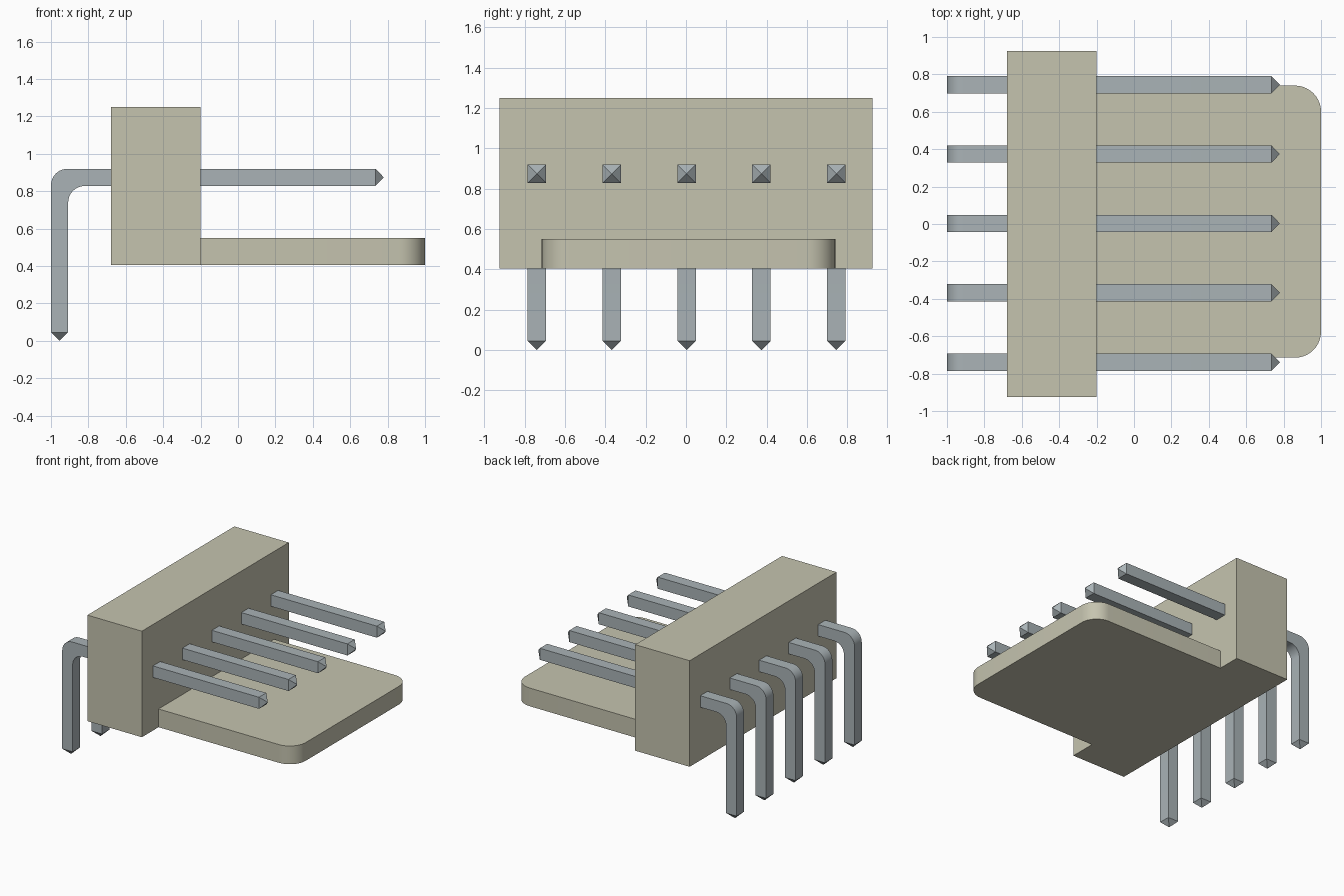
import bpy, bmesh, math

if "Cube" in bpy.data.objects:
    bpy.data.objects.remove(bpy.data.objects["Cube"], do_unlink=True)


def material(name, rgb):
    mat = bpy.data.materials.new(name)
    mat.use_nodes = True
    mat.diffuse_color = (*rgb, 1)
    mat.node_tree.nodes["Principled BSDF"].inputs["Base Color"].default_value = (*rgb, 1)
    return mat


ivory = material("ivory plastic", (0.56, 0.55, 0.43))
metal = material("grey metal", (0.40, 0.45, 0.47))


def finish(bm, name, mat):
    bmesh.ops.recalc_face_normals(bm, faces=bm.faces)
    mesh = bpy.data.meshes.new(name)
    bm.to_mesh(mesh)
    bm.free()
    mesh.materials.append(mat)
    obj = bpy.data.objects.new(name, mesh)
    bpy.context.collection.objects.link(obj)
    bpy.ops.object.select_all(action="DESELECT")
    obj.select_set(True)
    bpy.context.view_layer.objects.active = obj
    bpy.ops.object.shade_smooth_by_angle(angle=math.radians(30))
    return obj


def arc(cx, cy, r, start, end, steps=10):
    angles = [math.radians(start + (end - start) * i / steps) for i in range(steps + 1)]
    return [(cx + r * math.cos(a), cy + r * math.sin(a)) for a in angles]


def slab(name, outline, z0, z1, mat):
    # Extrude a plan outline upwards
    bm = bmesh.new()
    face = bm.faces.new([bm.verts.new((x, y, z0)) for x, y in outline])
    top = bmesh.ops.extrude_face_region(bm, geom=[face])["geom"]
    verts = [v for v in top if isinstance(v, bmesh.types.BMVert)]
    bmesh.ops.translate(bm, verts=verts, vec=(0, 0, z1 - z0))
    return finish(bm, name, mat)


# Upright housing block
slab("housing", [(-0.68, -0.925), (-0.2, -0.925), (-0.2, 0.925), (-0.68, 0.925)],
     0.405, 1.25, ivory)

# Flat tongue with rounded outer corners
r = 0.14
y0, y1 = -0.715, 0.74
slab("tongue", [(-0.2, y0)] + arc(1 - r, y0 + r, r, -90, 0)
     + arc(1 - r, y1 - r, r, 0, 90) + [(-0.2, y1)], 0.405, 0.55, ivory)


def bent_pin(name, y, width=0.092):
    # Square wire: leg, rounded bend, straight contact and pointed ends
    h = width / 2
    bend = 0.088
    low, high = 0.92 - width, 0.92
    inner_x = -1 + width
    outer = [(-1, 0.046)] + arc(-1 + bend, high - bend, bend, 180, 90) + [(0.735, high)]
    inner = ([(inner_x, 0.046)] + arc(inner_x + bend, low - bend, bend, 180, 90)
             + [(0.735, low)])
    bm = bmesh.new()
    rings = [[bm.verts.new(p) for p in ((ox, y - h, oz), (ox, y + h, oz),
                                        (ix, y + h, iz), (ix, y - h, iz))]
             for (ox, oz), (ix, iz) in zip(outer, inner)]
    for a, b in zip(rings, rings[1:]):
        for i in range(4):
            j = (i + 1) % 4
            bm.faces.new((a[i], a[j], b[j], b[i]))
    tips = ((rings[0], (-1 + h, y, 0)), (rings[-1], (0.78, y, high - h)))
    for ring, point in tips:
        apex = bm.verts.new(point)
        for i in range(4):
            bm.faces.new((ring[i], ring[(i + 1) % 4], apex))
    return finish(bm, name, metal)


# Row of five pins
for i in range(5):
    bent_pin(f"pin_{i + 1}", 0.003 + (i - 2) * 0.371)
